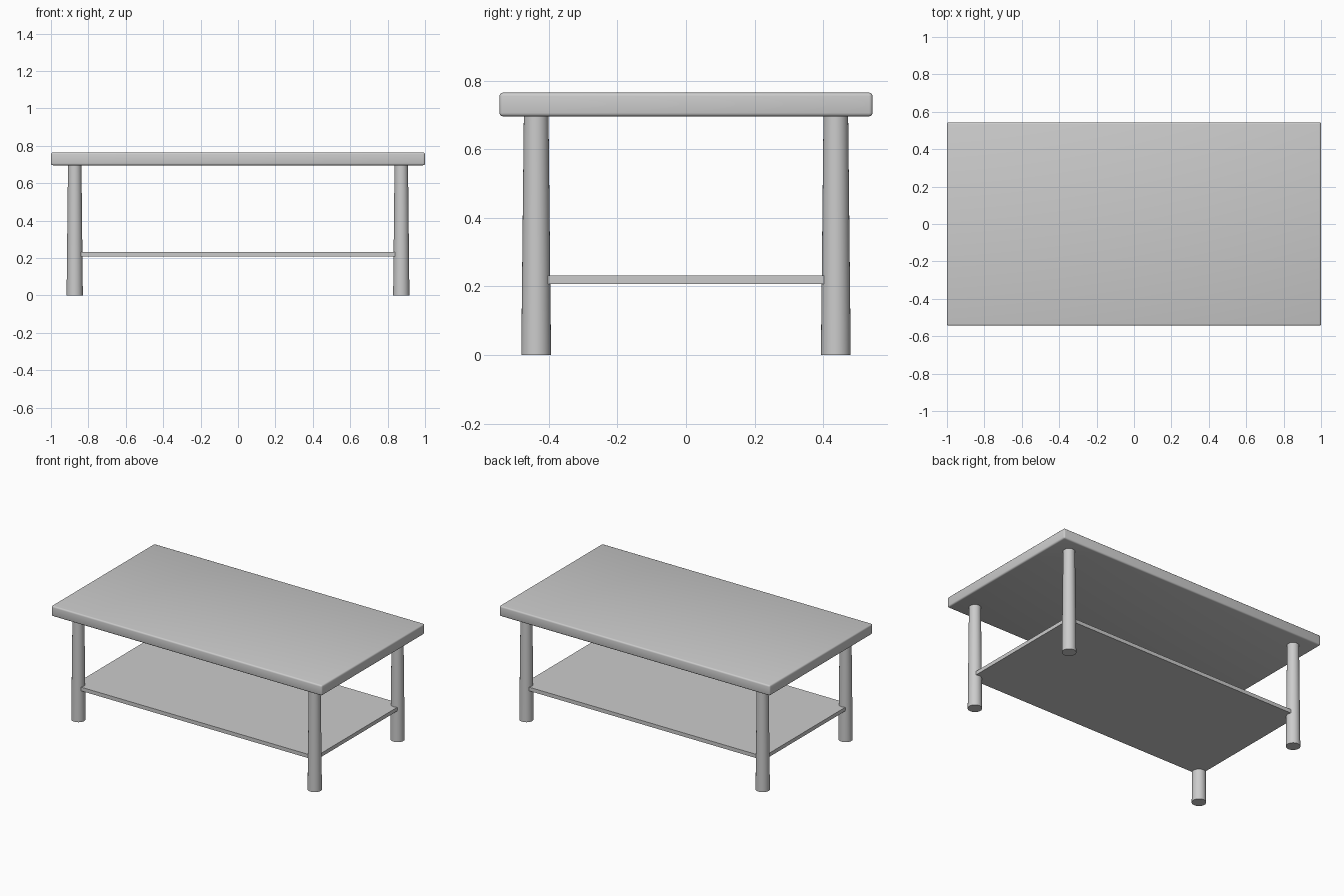
import bpy

if "Cube" in bpy.data.objects:
    bpy.data.objects.remove(bpy.data.objects["Cube"])

LEG_X, LEG_Y = 0.873, 0.437
TOP_Z0, TOP_Z1 = 0.696, 0.765


def slab(name, half_x, half_y, z0, z1, bevel=0.0):
    bpy.ops.mesh.primitive_cube_add(size=1, location=(0, 0, (z0 + z1) / 2))
    ob = bpy.context.object
    ob.name = name
    ob.scale = (2 * half_x, 2 * half_y, z1 - z0)
    bpy.ops.object.transform_apply(location=False, rotation=False, scale=True)
    if bevel:
        mod = ob.modifiers.new("rounded_edges", 'BEVEL')
        mod.width = bevel
        mod.segments = 3
        bpy.ops.object.modifier_apply(modifier=mod.name)
        bpy.ops.object.shade_smooth_by_angle()
    return ob


def leg(name, x, y):
    # Round leg, slightly wider at the foot
    bpy.ops.mesh.primitive_cone_add(vertices=32, radius1=0.0435, radius2=0.036,
                                    depth=TOP_Z0, location=(x, y, TOP_Z0 / 2))
    bpy.context.object.name = name
    bpy.ops.object.shade_smooth_by_angle()


# Thick table top with softly rounded edges
slab("table_top", 1.0, 0.544, TOP_Z0, TOP_Z1, bevel=0.01)

# Thin lower shelf, its corners set into the legs
slab("lower_shelf", 0.895, 0.459, 0.207, 0.232)

# Four tapered legs
for side, sx in (("left", -1), ("right", 1)):
    for end, sy in (("front", -1), ("back", 1)):
        leg(f"{end}_{side}_leg", sx * LEG_X, sy * LEG_Y)
